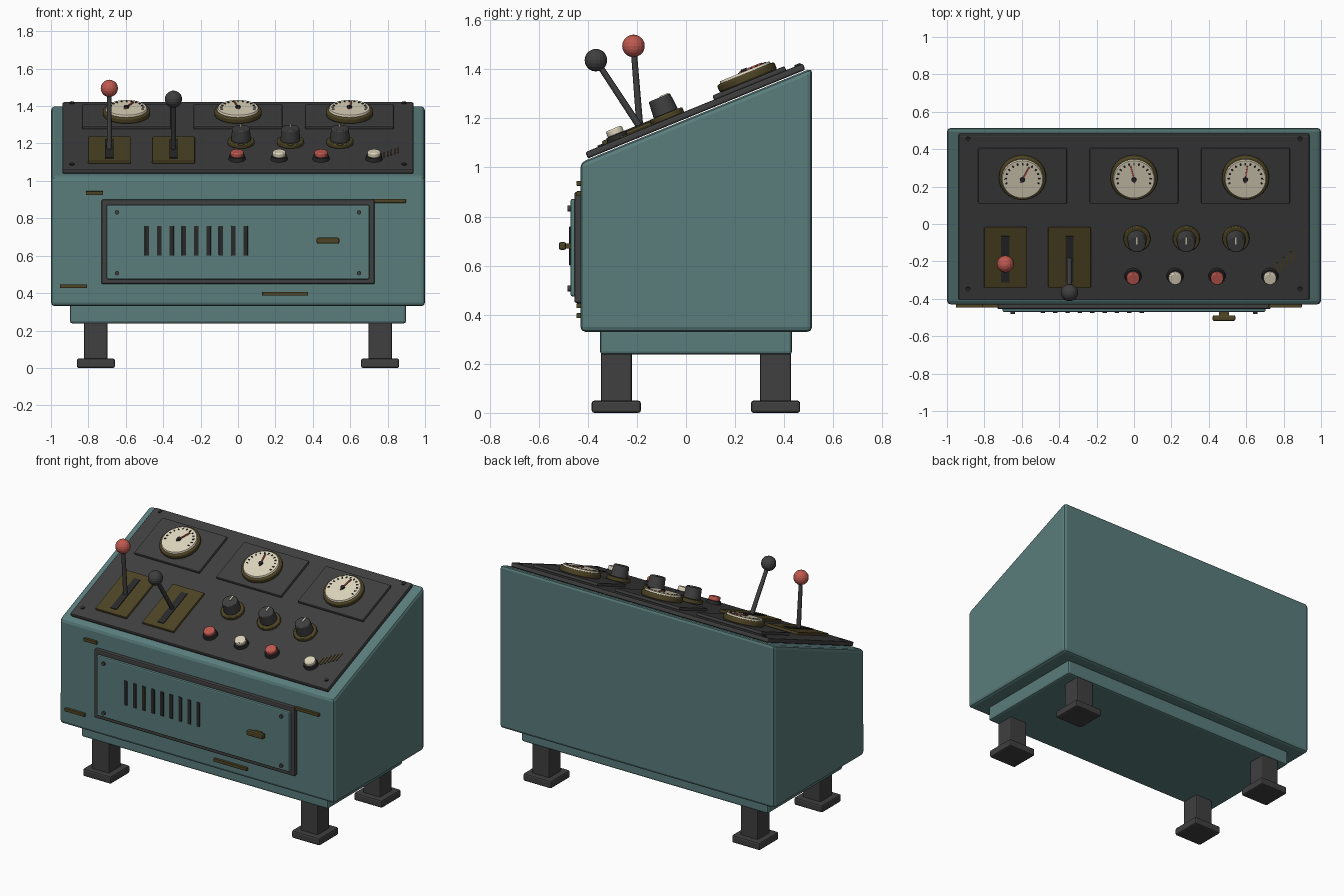
import bpy, bmesh, math
from mathutils import Matrix, Vector

if "Cube" in bpy.data.objects:
    bpy.data.objects.remove(bpy.data.objects["Cube"], do_unlink=True)


def material(name, rgb):
    m = bpy.data.materials.new(name)
    m.use_nodes = True
    m.diffuse_color = (*rgb, 1)
    m.node_tree.nodes["Principled BSDF"].inputs["Base Color"].default_value = (*rgb, 1)
    return m


TEAL = material("teal paint", (0.1, 0.205, 0.2))
CHARCOAL = material("charcoal metal", (0.05, 0.05, 0.05))
BLACK = material("black", (0.022, 0.022, 0.022))
BRASS = material("dark brass", (0.075, 0.058, 0.018))
CREAM = material("cream", (0.72, 0.66, 0.5))
RED = material("red", (0.52, 0.1, 0.08))

# Frame of the sloping console top: x across, y up the slope, z outward
TILT = math.radians(22.2)
WORLD = Matrix.Identity(4)
SLOPE = Matrix.Translation((0, 0, 1.195)) @ Matrix.Rotation(TILT, 4, 'X')


def finish(name, bm, mat, matrix, bevel=0.0, smooth=False):
    mesh = bpy.data.meshes.new(name)
    bmesh.ops.recalc_face_normals(bm, faces=bm.faces)
    bm.to_mesh(mesh)
    bm.free()
    ob = bpy.data.objects.new(name, mesh)
    bpy.context.collection.objects.link(ob)
    mesh.materials.append(mat)
    ob.matrix_world = matrix
    if bevel:
        mod = ob.modifiers.new("bevel", 'BEVEL')
        mod.width = bevel
        mod.segments = 2
    if smooth:
        bpy.ops.object.select_all(action='DESELECT')
        ob.select_set(True)
        bpy.context.view_layer.objects.active = ob
        bpy.ops.object.shade_smooth_by_angle(angle=math.radians(35))
    return ob


def box(name, mat, x, y, z, matrix=WORLD, bevel=0.0):
    """Box from (low, high) pairs."""
    bm = bmesh.new()
    bmesh.ops.create_cube(bm, size=1)
    for v in bm.verts:
        v.co = [(a + b) / 2 + c * (b - a) for (a, b), c in zip((x, y, z), v.co)]
    return finish(name, bm, mat, matrix, bevel)


def disc(name, mat, x, y, z, r, matrix=SLOPE, top=None, sides=32, bevel=0.0):
    """Upright cylinder or cone between two heights."""
    bm = bmesh.new()
    bmesh.ops.create_cone(bm, cap_ends=True, segments=sides, radius1=r,
                          radius2=r if top is None else top, depth=z[1] - z[0])
    bmesh.ops.translate(bm, verts=bm.verts, vec=(x, y, sum(z) / 2))
    return finish(name, bm, mat, matrix, bevel, True)


def around(c, half):
    return (c - half, c + half)


# Cabinet body with sloping top
bm = bmesh.new()
profile = [(-0.43, 0.33), (0.514, 0.33), (0.514, 1.405), (-0.43, 1.02)]
face = bm.faces.new([bm.verts.new((-1, y, z)) for y, z in profile])
ext = bmesh.ops.extrude_face_region(bm, geom=[face])
bmesh.ops.translate(bm, vec=(2, 0, 0),
                    verts=[g for g in ext["geom"] if isinstance(g, bmesh.types.BMVert)])
finish("cabinet_body", bm, TEAL, WORLD, 0.02)

# Plinth, legs and feet
box("plinth", TEAL, (-0.898, 0.898), (-0.35, 0.432), (0.238, 0.34), bevel=0.012)
for side, x in (("right", -0.76), ("left", 0.76)):
    for end, y in (("front", -0.284), ("back", 0.365)):
        box(f"{end}_{side}_leg", CHARCOAL, around(x, 0.063), around(y, 0.063),
            (0.04, 0.245), bevel=0.008)
        box(f"{end}_{side}_foot", CHARCOAL, around(x, 0.102), around(y, 0.1),
            (0, 0.05), bevel=0.01)

# Front access door
box("door_frame", CHARCOAL, (-0.73, 0.73), (-0.455, -0.42), (0.448, 0.9), bevel=0.008)
box("door", TEAL, (-0.703, 0.703), (-0.47, -0.44), (0.474, 0.872), bevel=0.008)
for i in range(9):
    box(f"vent_slot_{i + 1}", BLACK, around(-0.487 + 0.066 * i, 0.012),
        (-0.476, -0.46), (0.6, 0.76), bevel=0.003)
box("door_handle", BRASS, (0.42, 0.542), (-0.518, -0.488), (0.664, 0.696), bevel=0.008)
box("handle_stem", BRASS, (0.455, 0.507), (-0.492, -0.46), (0.67, 0.69))
FRONT = Matrix.Rotation(math.pi / 2, 4, 'X')
for x in (-0.647, 0.647):
    for z in (0.507, 0.832):
        disc("door_screw", CHARCOAL, x, z, (0.46, 0.482), 0.012, FRONT, sides=12)

# Worn trim strips on the front
for x, z in (((-0.813, -0.722), 0.935), ((0.72, 0.897), 0.893),
             ((-0.952, -0.808), 0.437), ((0.132, 0.374), 0.396)):
    box("trim_strip", BRASS, x, (-0.446, -0.425), around(z, 0.01), bevel=0.002)

# Control panel plate and corner screws
box("control_panel", CHARCOAL, (-0.938, 0.938), (-0.43, 0.527), (0.004, 0.032), SLOPE, 0.008)
for x in (-0.888, 0.888):
    for y in (-0.362, 0.505):
        disc("panel_screw", BLACK, x, y, (0.03, 0.038), 0.013, sides=12)

# Gauges: plate, bezel, dial, scale marks, needle and hub
for x, lean in ((-0.596, -27), (0, 13), (0.596, -8)):
    y = 0.295
    box("gauge_plate", CHARCOAL, around(x, 0.237), around(y, 0.159), (0.03, 0.05), SLOPE, 0.006)
    disc("gauge_bezel", BRASS, x, y, (0.048, 0.082), 0.126, bevel=0.008)
    disc("gauge_dial", CREAM, x, y, (0.08, 0.092), 0.113, top=0.108)
    centre = SLOPE @ Matrix.Translation((x, y, 0))
    for k in range(13):
        turn = centre @ Matrix.Rotation(math.radians(-105 + 17.5 * k), 4, 'Z')
        box("scale_mark", BLACK, around(0, 0.004), (0.083, 0.095), (0.09, 0.095), turn)
    turn = centre @ Matrix.Rotation(math.radians(lean), 4, 'Z')
    box("gauge_needle", RED, around(0, 0.004), (-0.02, 0.078), (0.092, 0.099), turn)
    disc("needle_hub", BLACK, x, y, (0.09, 0.103), 0.013, sides=16)

# Levers: brass plate, slot, rod and ball grip
for name, x, mat, tip in (("red", -0.688, RED, (-0.214, 1.495)),
                          ("black", -0.345, CHARCOAL, (-0.367, 1.437))):
    box(f"{name}_lever_plate", BRASS, around(x, 0.114), (-0.351, -0.003), (0.03, 0.048),
        SLOPE, 0.005)
    box(f"{name}_lever_slot", BLACK, around(x, 0.022), (-0.317, -0.05), (0.045, 0.053), SLOPE)
    foot = Vector((x, -0.188, 1.165))
    end = Vector((x, *tip))
    aim = (end - foot).to_track_quat('Z', 'Y').to_matrix().to_4x4()
    disc(f"{name}_lever_rod", CHARCOAL, 0, 0, (0, (end - foot).length), 0.014,
         Matrix.Translation(foot) @ aim, top=0.012, sides=12)
    bm = bmesh.new()
    bmesh.ops.create_uvsphere(bm, u_segments=16, v_segments=10, radius=0.046)
    finish(f"{name}_lever_ball", bm, mat, Matrix.Translation(end))

# Rotary knobs
for x in (0.016, 0.28, 0.545):
    disc("knob_base", BRASS, x, -0.067, (0.03, 0.054), 0.072, bevel=0.005)
    disc("knob", CHARCOAL, x, -0.067, (0.052, 0.124), 0.053, top=0.047, sides=24, bevel=0.005)
    box("knob_pointer", CREAM, around(x, 0.004), (-0.065, -0.027), (0.122, 0.128), SLOPE)

# Push buttons
for x, mat in ((-0.005, RED), (0.22, CREAM), (0.444, RED), (0.727, CREAM)):
    disc("button_collar", BLACK, x, -0.287, (0.03, 0.052), 0.046, top=0.042, sides=24)
    disc("button_cap", mat, x, -0.287, (0.05, 0.078), 0.035, sides=24, bevel=0.006)

# Row of worn marks beside the last button
for i in range(6):
    box("worn_mark", BRASS, around(0.765 + 0.018 * i, 0.004),
        around(-0.245 + 0.016 * i, 0.035), (0.03, 0.036), SLOPE)
